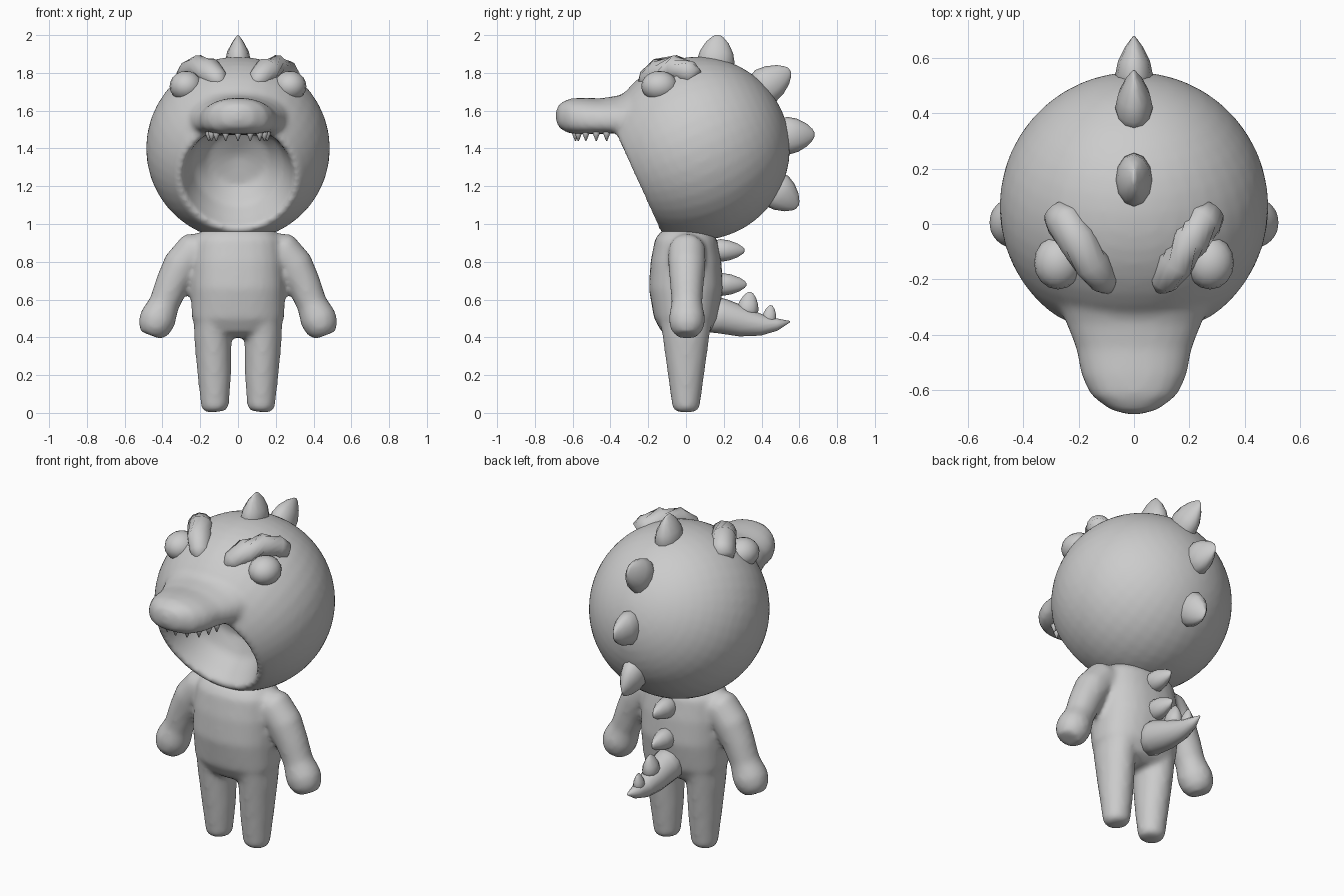
import bpy, bmesh, math
from mathutils import Vector, Matrix

cube = bpy.data.objects.get("Cube")
if cube:
    bpy.data.objects.remove(cube, do_unlink=True)

GREY = (0.6, 0.6, 0.6, 1.0)
mat = bpy.data.materials.new("plain_grey")
mat.use_nodes = True
mat.diffuse_color = GREY
mat.node_tree.nodes["Principled BSDF"].inputs["Base Color"].default_value = GREY


def loft(bm, rings, side, n=16, axis=None, power=1.0):
    """Skin elliptical rings (centre, half width along side, half width across)."""
    centres = [Vector(r[0]) for r in rings]
    loops = []
    for i, (c, a, b) in enumerate(rings):
        last = len(rings) - 1
        t = Vector(axis) if axis else centres[min(i + 1, last)] - centres[max(i - 1, 0)]
        t.normalize()
        u = Vector(side)
        u = (u - t * u.dot(t)).normalized()
        v = t.cross(u)
        loop = []
        for k in range(n):
            ang = math.tau * k / n
            cs, sn = math.cos(ang), math.sin(ang)
            p = centres[i] + u * a * math.copysign(abs(cs) ** power, cs)
            loop.append(bm.verts.new(p + v * b * math.copysign(abs(sn) ** power, sn)))
        loops.append(loop)
    for lo, hi in zip(loops, loops[1:]):
        for k in range(n):
            bm.faces.new((lo[k], lo[k - 1], hi[k - 1], hi[k]))
    bm.faces.new(loops[0])
    bm.faces.new(loops[-1][::-1])
    return [v for loop in loops for v in loop]


def finish(name, bm, voxel=None):
    """Turn a bmesh into a smooth object, optionally fused into one skin."""
    bmesh.ops.recalc_face_normals(bm, faces=bm.faces)
    for f in bm.faces:
        f.smooth = True
    me = bpy.data.meshes.new(name)
    bm.to_mesh(me)
    bm.free()
    me.materials.append(mat)
    ob = bpy.data.objects.new(name, me)
    bpy.context.collection.objects.link(ob)
    if voxel:
        fuse = ob.modifiers.new("fuse", 'REMESH')
        fuse.mode = 'VOXEL'
        fuse.voxel_size = voxel
        fuse.use_smooth_shade = True
        soft = ob.modifiers.new("soften", 'SMOOTH')
        soft.factor = 0.5
        soft.iterations = 8
    return ob


X, Y = (1, 0, 0), (0, 1, 0)

# Head: ball turned around the mouth axis, then folded into a bowl
bm = bmesh.new()
centre, R = Vector((0, 0.063, 1.4)), 0.487
mouth = Vector((0, -0.91, -0.415)).normalized()
profile = []
for i in range(19):
    a = math.radians(2 + i * (135.5 - 2) / 18)
    profile.append((-R * math.cos(a), R * math.sin(a)))
profile += [(0.365, 0.315), (0.36, 0.295), (0.31, 0.28), (0.2, 0.24), (0.12, 0.16), (0.09, 0.02)]
loft(bm, [(centre + mouth * d, r, r) for d, r in profile], X, 40, axis=mouth)

# Snout: squarish loft with drooping sides
snout = [(-0.15, 1.58, 0.3, 0.11), (-0.3, 1.59, 0.27, 0.115), (-0.36, 1.58, 0.245, 0.1),
         (-0.45, 1.572, 0.21, 0.094), (-0.55, 1.572, 0.19, 0.097), (-0.62, 1.572, 0.155, 0.092),
         (-0.67, 1.572, 0.09, 0.065), (-0.688, 1.572, 0.03, 0.03)]
for v in loft(bm, [((0, y, z), w, h) for y, z, w, h in snout], X, 24, axis=(0, -1, 0), power=0.8):
    v.co.z -= 0.6 * v.co.x ** 2
finish("head", bm, 0.016)

# Teeth: small cones in a U under the snout
bm = bmesh.new()
for x, y in ((0, -0.585), (0.065, -0.57), (0.115, -0.53), (0.14, -0.475), (0.155, -0.42)):
    for s in ((1, -1) if x else (1,)):
        loft(bm, [((s * x, y, 1.51), 0.022, 0.022), ((s * x, y, 1.475), 0.017, 0.017),
                  ((s * x, y, 1.44), 0.003, 0.003)], X, 8)
finish("upper_teeth", bm)

# Eyes and heavy brows
for s, label in ((1, "left"), (-1, "right")):
    bm = bmesh.new()
    place = Matrix.Translation((s * 0.275, -0.14, 1.73)) @ Matrix.Diagonal((0.087, 0.097, 0.08, 1))
    bmesh.ops.create_uvsphere(bm, u_segments=16, v_segments=10, radius=1, matrix=place)
    finish(label + "_eye", bm)
    bm = bmesh.new()
    brow = [(0.085, -0.235, 1.735, 0.025), (0.105, -0.205, 1.765, 0.055), (0.15, -0.14, 1.81, 0.07),
            (0.205, -0.06, 1.825, 0.07), (0.255, 0.01, 1.8, 0.068), (0.285, 0.045, 1.775, 0.05)]
    loft(bm, [((s * x, y, z), r, r) for x, y, z, r in brow], (s, 0.8, 0), 12)
    finish(label + "_brow", bm)

# Body: torso, legs and arms fused into one skin
bm = bmesh.new()
torso = [(0.4, 0.1, 0.08), (0.43, 0.21, 0.13), (0.5, 0.245, 0.17), (0.66, 0.25, 0.197),
         (0.8, 0.245, 0.188), (0.92, 0.23, 0.165), (0.965, 0.19, 0.13)]
loft(bm, [((0, 0, z), w, d) for z, w, d in torso], X, 24, power=0.85)
leg = [(0.005, 0.12, 0.05, 0.05), (0.025, 0.122, 0.073, 0.073), (0.2, 0.125, 0.09, 0.097),
       (0.4, 0.133, 0.1, 0.125), (0.5, 0.135, 0.1, 0.14)]
arm = [(0.15, 0.88, 0.08), (0.235, 0.86, 0.1), (0.3, 0.78, 0.1), (0.35, 0.68, 0.09),
       (0.39, 0.58, 0.082), (0.425, 0.5, 0.098), (0.445, 0.45, 0.09), (0.46, 0.41, 0.06)]
for s in (1, -1):
    loft(bm, [((s * x, 0, z), w, d) for z, x, w, d in leg], X, 16)
    loft(bm, [((s * x, 0.005, z), r, r) for x, z, r in arm], Y, 16)
finish("body", bm, 0.016)

# Tail: upturned tapering horn
bm = bmesh.new()
tail = [(0.1, 0.53, 0.09, 0.1), (0.2, 0.51, 0.085, 0.092), (0.3, 0.483, 0.07, 0.08),
        (0.4, 0.465, 0.053, 0.056), (0.48, 0.468, 0.033, 0.033), (0.55, 0.483, 0.004, 0.004)]
loft(bm, [((0, y, z), w, h) for y, z, w, h in tail], X, 12)
finish("tail", bm)


# Spikes: wedge-tipped buds running down head, back and tail
def spike(name, tip, angle, length, width, depth):
    bm = bmesh.new()
    a = math.radians(angle)
    out = Vector((0, math.cos(a), math.sin(a)))
    base = Vector((0, *tip)) - out * length
    shape = [(0, 0.8, 0.8), (0.3, 1, 1), (0.55, 0.85, 0.88), (0.8, 0.48, 0.6), (0.95, 0.17, 0.3), (1, 0.04, 0.12)]
    loft(bm, [(base + out * length * t, width * w, depth * d) for t, w, d in shape], X, 12)
    finish(name, bm)


spike("head_spike_1", (0.17, 2.0), 85, 0.2, 0.068, 0.1)
spike("head_spike_2", (0.55, 1.815), 33, 0.22, 0.068, 0.1)
spike("head_spike_3", (0.68, 1.475), 3, 0.2, 0.068, 0.1)
spike("head_spike_4", (0.59, 1.09), -38, 0.2, 0.068, 0.1)
spike("back_spike_1", (0.31, 0.86), 0, 0.18, 0.055, 0.06)
spike("back_spike_2", (0.32, 0.68), 0, 0.18, 0.055, 0.06)
spike("tail_spike_1", (0.34, 0.64), 82, 0.13, 0.045, 0.057)
spike("tail_spike_2", (0.45, 0.57), 82, 0.1, 0.03, 0.038)
